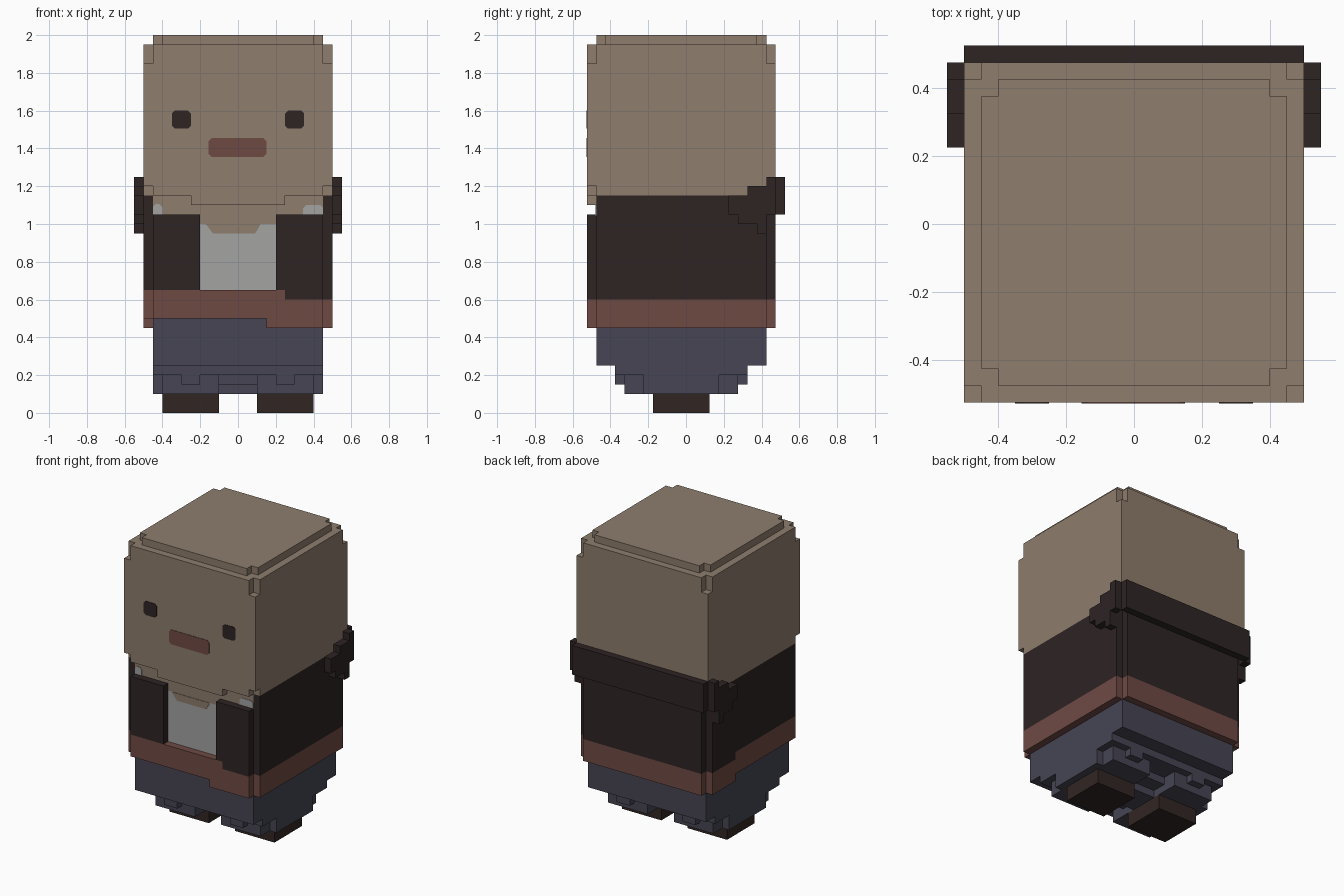
import bpy, bmesh

cube = bpy.data.objects.get("Cube")
if cube:
    bpy.data.objects.remove(cube, do_unlink=True)


def material(name, rgb):
    lin = [((c / 255 + 0.055) / 1.055) ** 2.4 for c in rgb]
    m = bpy.data.materials.new(name)
    m.use_nodes = True
    m.diffuse_color = (*lin, 1)
    m.node_tree.nodes["Principled BSDF"].inputs["Base Color"].default_value = (*lin, 1)
    return m


SKIN = material("skin tan", (142, 125, 109))
DARK = material("dark brown", (46, 36, 36))
BOOT = material("boot brown", (49, 38, 35))
RED = material("brick red", (111, 74, 68))
BLUE = material("slate blue", (70, 69, 84))
WHITE = material("shirt grey", (163, 163, 162))


def prism(name, outline, axis, lo, hi, mat):
    """Extrude a 2D outline along an axis: x takes (y,z), y takes (x,z), z takes (x,y)."""
    def place(p, h):
        return {"x": (h, *p), "y": (p[0], h, p[1]), "z": (*p, h)}[axis]
    bm = bmesh.new()
    a = [bm.verts.new(place(p, lo)) for p in outline]
    b = [bm.verts.new(place(p, hi)) for p in outline]
    bm.faces.new(a)
    bm.faces.new(b[::-1])
    for i in range(len(a)):
        j = (i + 1) % len(a)
        bm.faces.new((a[i], b[i], b[j], a[j]))
    bmesh.ops.recalc_face_normals(bm, faces=bm.faces)
    me = bpy.data.meshes.new(name)
    bm.to_mesh(me)
    bm.free()
    me.materials.append(mat)
    ob = bpy.data.objects.new(name, me)
    bpy.context.collection.objects.link(ob)
    return ob


def rect(x0, x1, y0, y1):
    return [(x0, y0), (x1, y0), (x1, y1), (x0, y1)]


def box(name, x0, x1, y0, y1, z0, z1, mat):
    return prism(name, rect(x0, x1, y0, y1), "z", z0, z1, mat)


def notched(x0, x1, y0, y1, n=0.05):
    """Rectangle with a square step cut from each corner."""
    return [(x0 + n, y0), (x1 - n, y0), (x1 - n, y0 + n), (x1, y0 + n),
            (x1, y1 - n), (x1 - n, y1 - n), (x1 - n, y1), (x0 + n, y1),
            (x0 + n, y1 - n), (x0, y1 - n), (x0, y0 + n), (x0 + n, y0 + n)]


def chamfered(x0, x1, y0, y1, c=0.015):
    return [(x0 + c, y0), (x1 - c, y0), (x1, y0 + c), (x1, y1 - c),
            (x1 - c, y1), (x0 + c, y1), (x0, y1 - c), (x0, y0 + c)]


F, B = -0.525, 0.475          # outer front and back planes
FI, BI = -0.475, 0.425        # inner front and back planes

# Head
full = notched(-0.5, 0.5, F, B)
prism("head_base", full, "z", 1.15, 1.2, SKIN)
box("head", -0.5, 0.5, F, B, 1.2, 1.85, SKIN)
prism("head_upper", full, "z", 1.85, 1.95, SKIN)
prism("head_top", notched(-0.45, 0.45, FI, BI), "z", 1.95, 2.0, SKIN)
box("chin", -0.25, 0.25, F, FI, 1.1, 1.15, SKIN)

# Face
for side, x in (("right", -0.3), ("left", 0.3)):
    prism(side + "_eye", chamfered(x - 0.05, x + 0.05, 1.505, 1.6), "y", F - 0.003, F + 0.002, DARK)
prism("mouth", chamfered(-0.155, 0.15, 1.355, 1.455), "y", F - 0.003, F + 0.002, RED)

# Torso core
box("neck", -0.45, 0.45, FI, BI, 1.0, 1.15, SKIN)
box("shirt", -0.45, 0.45, FI, BI, 0.5, 1.0, WHITE)
prism("neckline", [(-0.17, 1.0), (-0.14, 0.96), (-0.13, 0.95), (0.09, 0.95), (0.1, 0.965), (0.12, 1.0)],
      "y", FI - 0.003, FI + 0.002, SKIN)
prism("right_shirt_shoulder", chamfered(-0.45, -0.4, 1.03, 1.105), "y", FI - 0.003, FI + 0.002, WHITE)
prism("left_shirt_shoulder", chamfered(0.345, 0.45, 1.03, 1.1), "y", FI - 0.003, FI + 0.002, WHITE)

# Jacket: front panels, back and sides
prism("jacket_front_right", rect(-0.45, -0.2, 0.65, 1.05), "y", F, FI, DARK)
prism("jacket_front_left", [(0.2, 0.65), (0.25, 0.65), (0.25, 0.6), (0.45, 0.6), (0.45, 1.05), (0.2, 1.05)],
      "y", F, FI, DARK)
box("jacket_back", -0.45, 0.45, BI, B, 0.6, 1.15, DARK)
box("jacket_side_left", 0.45, 0.5, FI, BI, 0.6, 1.15, DARK)
prism("jacket_side_right", [(FI, 0.65), (0.175, 0.65), (0.175, 0.6), (BI, 0.6), (BI, 1.15), (FI, 1.15)],
      "x", -0.5, -0.45, DARK)

# Belt, sitting higher on the right
prism("belt_front", [(-0.45, 0.5), (0.15, 0.5), (0.15, 0.45), (0.45, 0.45), (0.45, 0.6),
                     (0.25, 0.6), (0.25, 0.65), (-0.45, 0.65)], "y", F, FI, RED)
box("belt_back", -0.45, 0.45, BI, B, 0.45, 0.6, RED)
box("belt_side_left", 0.45, 0.5, FI, BI, 0.45, 0.6, RED)
prism("belt_side_right", [(FI, 0.5), (0.175, 0.5), (0.175, 0.45), (BI, 0.45), (BI, 0.6),
                          (0.175, 0.6), (0.175, 0.65), (FI, 0.65)], "x", -0.5, -0.45, RED)

# Collar: back band and stepped side wings
box("collar_back", -0.5, 0.5, B, 0.525, 1.05, 1.25, DARK)
wing = [(0.225, 1.05), (0.275, 1.05), (0.275, 1.0), (0.375, 1.0), (0.375, 0.95), (BI, 0.95),
        (BI, 1.05), (B, 1.05), (B, 1.25), (BI, 1.25), (BI, 1.2), (0.325, 1.2), (0.325, 1.15), (0.225, 1.15)]
prism("collar_wing_left", wing, "x", 0.5, 0.55, DARK)
prism("collar_wing_right", wing, "x", -0.55, -0.5, DARK)

# Trousers
box("trousers", -0.45, 0.45, FI, BI, 0.25, 0.5, BLUE)
box("trousers_lower", -0.45, 0.45, -0.375, 0.325, 0.2, 0.25, BLUE)
box("crotch", -0.1, 0.1, -0.225, 0.175, 0.15, 0.2, BLUE)
box("crotch_base", -0.1, 0.1, -0.125, 0.075, 0.1, 0.15, BLUE)

# Legs and boots
for side, s in (("right", -1), ("left", 1)):
    def part(name, xa, xb, y0, y1, z0, z1, mat):
        x0, x1 = sorted((s * xa, s * xb))
        box(side + "_" + name, x0, x1, y0, y1, z0, z1, mat)
    prism(side + "_leg", [(s * x, y) for x, y in (
        (0.1, -0.325), (0.4, -0.325), (0.4, -0.225), (0.45, -0.225), (0.45, 0.175),
        (0.4, 0.175), (0.4, 0.275), (0.1, 0.275))], "z", 0.1, 0.2, BLUE)
    part("leg_front_bump", 0.2, 0.3, -0.375, -0.325, 0.15, 0.2, BLUE)
    part("leg_back_bump", 0.2, 0.3, 0.275, 0.325, 0.15, 0.2, BLUE)
    part("boot", 0.1, 0.4, -0.175, 0.125, 0.0, 0.1, BOOT)
